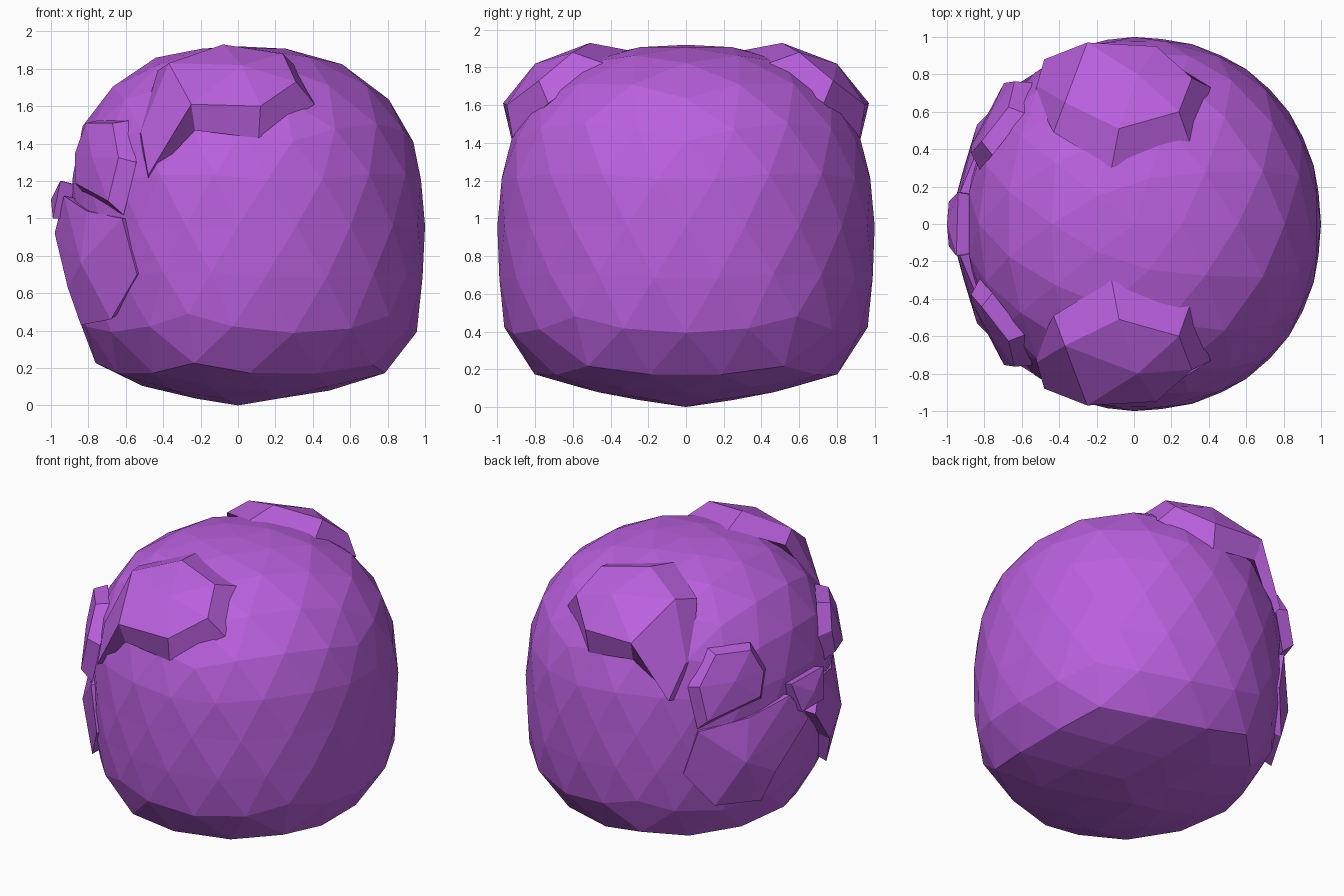
import bpy, bmesh
from mathutils import Vector

if "Cube" in bpy.data.objects:
    bpy.data.objects.remove(bpy.data.objects["Cube"])

CENTRE = Vector((0, 0, 0.96))
mat = bpy.data.materials.new("purple")
mat.diffuse_color = (0.49, 0.117, 0.73, 1)
mat.use_nodes = True
mat.node_tree.nodes["Principled BSDF"].inputs["Base Color"].default_value = mat.diffuse_color


def finish(name, bm, mirror=False):
    bmesh.ops.recalc_face_normals(bm, faces=bm.faces)
    me = bpy.data.meshes.new(name)
    bm.to_mesh(me)
    bm.free()
    me.materials.append(mat)
    ob = bpy.data.objects.new(name, me)
    bpy.context.collection.objects.link(ob)
    if mirror:
        m = ob.modifiers.new("mirror", 'MIRROR')
        m.use_axis = (False, True, False)
    return ob


def plate(name, top, middle, base=None, fan=None, tip=None, mirror=True):
    """Raised slab: top fanned around a middle point, optional tip face, skirt into the body."""
    top = [Vector(p) for p in top]
    if base is None:
        base = [CENTRE + (p - CENTRE) * 0.86 for p in top]
    bm = bmesh.new()
    t = [bm.verts.new(p) for p in top]
    b = [bm.verts.new(p) for p in base]
    c = bm.verts.new(middle)
    n = len(t)
    for i in range(n):
        j = (i + 1) % n
        bm.faces.new((t[i], b[i], b[j], t[j]))
    ring = [t[i] for i in (fan or range(n))]
    for i, v in enumerate(ring):
        bm.faces.new((v, ring[(i + 1) % len(ring)], c))
    if tip:
        bm.faces.new([t[i] for i in tip])
    bm.faces.new(b)
    return finish(name, bm, mirror)


# Rounded, boxy head: icosphere pushed out to a superellipsoid, flatter on the face side
bm = bmesh.new()
bmesh.ops.create_icosphere(bm, subdivisions=3, radius=1)
for v in bm.verts:
    d = v.co.normalized()
    q = 2.15 if d.x > 0 else 2.0
    rho = (abs(d.x) ** q + abs(d.y) ** q) ** (1 / q)
    p = 2.5 if d.z > 0 else 3.6
    k = (rho ** p + abs(d.z) ** p) ** (-1 / p)
    v.co = d * k
    # shallow cone underneath
    v.co.z += 0.14 * rho * k * max(0, -v.co.z - 0.8) / 0.2
    if v.co.x < 0:
        v.co.x *= 0.90 + 0.04 * v.co.z
    v.co.z = CENTRE.z * (1 + v.co.z)
finish("head", bm)

# Ears: thick folded flaps with a drooping tip
plate("ears",
      [(-.08, .51, 1.93), (.24, .60, 1.88), (.31, .78, 1.73), (.12, .95, 1.60),
       (-.25, .97, 1.61), (-.48, .88, 1.23), (-.52, .74, 1.46), (-.37, .65, 1.83)],
      (.02, .80, 1.82),
      [(-.12, .30, 1.89), (.30, .43, 1.82), (.41, .73, 1.61), (.11, .92, 1.43),
       (-.23, .92, 1.47), (-.48, .80, 1.21), (-.53, .68, 1.45), (-.43, .49, 1.79)],
      fan=(0, 1, 2, 3, 4, 7), tip=(4, 5, 6, 7))

# Eyes: bevelled slabs either side of the nose
eye = [Vector(p) for p in (
    (-.78, .38, 1.54), (-.60, .61, 1.54), (-.56, .78, 1.31),
    (-.63, .77, 1.02), (-.85, .35, 1.14), (-.85, .30, 1.34))]
mid = Vector((-.73, .54, 1.31))
lift = Vector((-.045, .03, .015))
plate("eyes", [p.lerp(mid, 0.2) + lift for p in eye], mid + lift * 1.1,
      [CENTRE + (p - CENTRE) * 0.97 for p in eye])

# Jowls: cheek slabs leaving a notch below the nose
plate("jowls",
      [(-.62, .75, 1.00), (-.81, .46, 1.04), (-.93, .17, 1.12), (-.98, .04, .92),
       (-.91, .30, .63), (-.84, .36, .43), (-.68, .65, .46), (-.54, .80, .70)],
      (-.84, .53, .76))

# Nose: small wedge
plate("nose",
      [(-.94, .17, 1.20), (-.95, -.17, 1.20), (-.99, -.12, 1.0), (-.99, .12, 1.0)],
      (-1.0, 0, 1.10), mirror=False)
